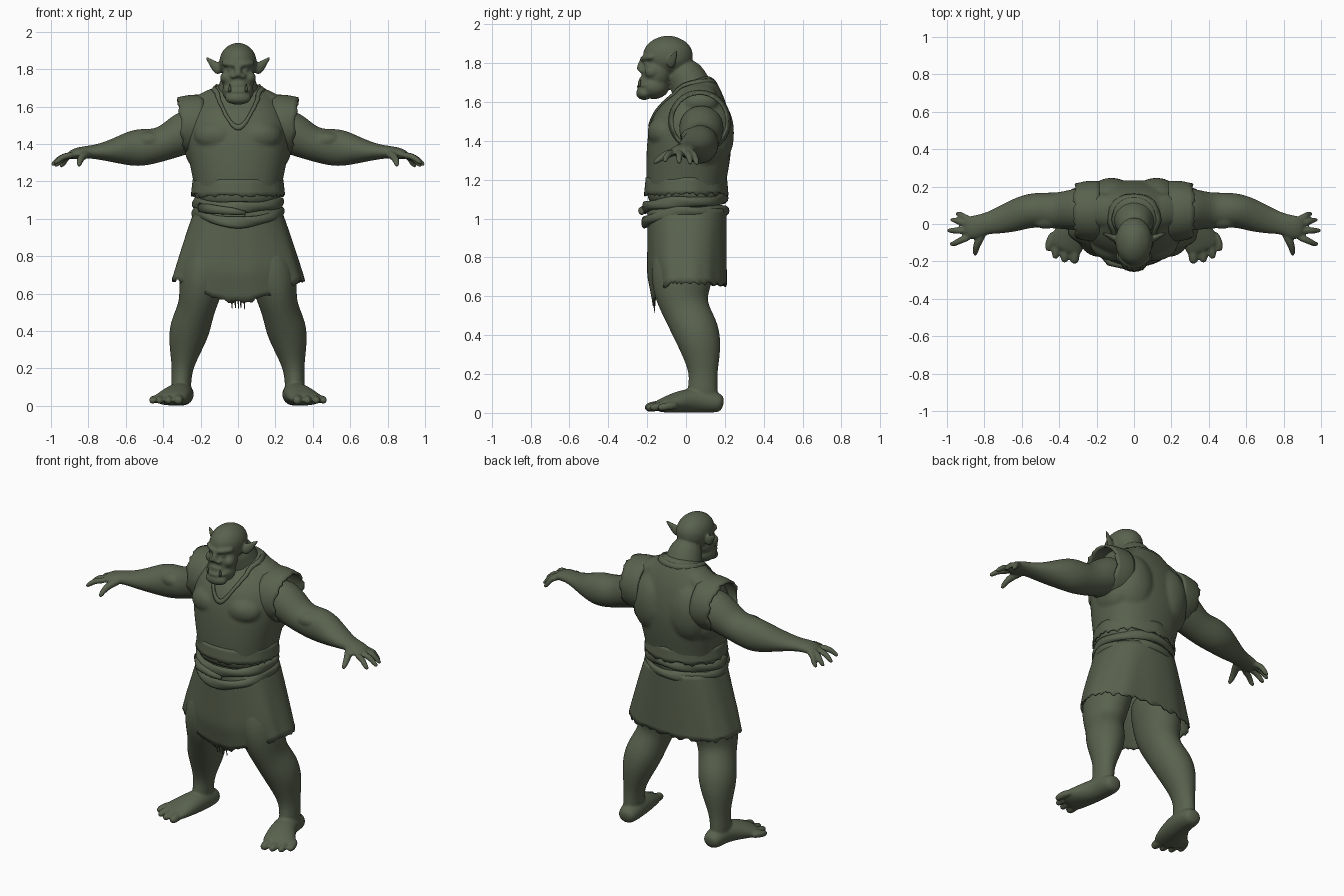
import bpy, bmesh, math, random
from mathutils import Vector, Matrix

random.seed(4)
if "Cube" in bpy.data.objects:
    bpy.data.objects.remove(bpy.data.objects["Cube"])

green = bpy.data.materials.new("olive_green")
green.use_nodes = True
green.diffuse_color = (0.1, 0.12, 0.075, 1)
green.node_tree.nodes["Principled BSDF"].inputs["Base Color"].default_value = green.diffuse_color
X, Y, Z = Vector((1, 0, 0)), Vector((0, 1, 0)), Vector((0, 0, 1))


def tube(bm, pts, up, n=16, power=2.0):
    """Loft of oval sections (x, y, z, half width, half depth) along a path."""
    rings = []
    for i, (x, y, z, ra, rb) in enumerate(pts):
        a, b = pts[max(i - 1, 0)], pts[min(i + 1, len(pts) - 1)]
        t = (Vector(b[:3]) - Vector(a[:3])).normalized()
        side = t.cross(up).normalized()
        nrm = side.cross(t)
        ring = []
        for k in range(n):
            c, s = math.cos(math.tau * k / n), math.sin(math.tau * k / n)
            c = math.copysign(abs(c) ** (2 / power), c)
            s = math.copysign(abs(s) ** (2 / power), s)
            ring.append(bm.verts.new(Vector((x, y, z)) + side * ra * c + nrm * rb * s))
        rings.append(ring)
    for r, q in zip(rings, rings[1:]):
        for k in range(n):
            bm.faces.new((r[k], r[(k + 1) % n], q[(k + 1) % n], q[k]))
    bm.faces.new(rings[0])
    bm.faces.new(rings[-1])


def ball(bm, centre, radii):
    m = Matrix.Translation(centre) @ Matrix.Diagonal((*radii, 1))
    bmesh.ops.create_icosphere(bm, subdivisions=2, radius=1, matrix=m)


def finish(name, bm, mirror=False):
    bmesh.ops.recalc_face_normals(bm, faces=bm.faces)
    me = bpy.data.meshes.new(name)
    bm.to_mesh(me)
    bm.free()
    me.materials.append(green)
    me.shade_smooth()
    ob = bpy.data.objects.new(name, me)
    bpy.context.collection.objects.link(ob)
    if mirror:
        ob.modifiers.new("mirror", "MIRROR").use_clip = False
        ob.modifiers["mirror"].use_mirror_merge = False
    return ob


def sculpt(ob, voxel, smooth):
    """Melt overlapping volumes into one smooth skin."""
    ob.modifiers.new("round", "SUBSURF").levels = 2
    ob.modifiers["round"].render_levels = 2
    rm = ob.modifiers.new("melt", "REMESH")
    rm.mode, rm.voxel_size, rm.use_smooth_shade = "VOXEL", voxel, True
    sm = ob.modifiers.new("soften", "SMOOTH")
    sm.factor, sm.iterations = 0.5, smooth


def sheet(name, f, nu, nv, thick=0.0, closed=False, mirror=False):
    """Cloth from f(angle, v): a loop in u, open or closed in v."""
    bm = bmesh.new()
    g = [[bm.verts.new(f(math.tau * i / nu, j / (nv if closed else nv - 1)))
          for i in range(nu)] for j in range(nv)]
    for j in range(nv if closed else nv - 1):
        for i in range(nu):
            p, q = g[j], g[(j + 1) % nv]
            bm.faces.new((p[i], p[(i + 1) % nu], q[(i + 1) % nu], q[i]))
    ob = finish(name, bm, mirror)
    if thick:
        so = ob.modifiers.new("thickness", "SOLIDIFY")
        so.thickness, so.offset = thick, 0
    return ob


# --- Body: head, arms, legs as one sculpted skin ---
b = bmesh.new()
# skull, jaw and face
ball(b, (0, -.093, 1.837), (.107, .138, .111))
ball(b, (0, -.15, 1.75), (.094, .085, .1))
ball(b, (0, -.165, 1.68), (.09, .085, .07))
ball(b, (0, -.215, 1.645), (.075, .045, .038))
ball(b, (0, -.215, 1.715), (.05, .028, .02))
ball(b, (.065, -.175, 1.755), (.032, .04, .035))
tube(b, [(-.01, -.226, 1.818, .018, .016), (.045, -.216, 1.828, .02, .018),
         (.09, -.165, 1.832, .016, .016)], Z, 8)
tube(b, [(0, -.215, 1.825, .016, .02), (0, -.238, 1.775, .022, .022),
         (0, -.236, 1.755, .025, .016)], Y, 8)
ball(b, (.025, -.226, 1.762), (.018, .022, .014))
tube(b, [(-.01, -.247, 1.68, .012, .012), (.04, -.238, 1.682, .012, .012),
         (.075, -.2, 1.69, .009, .009)], Z, 8)
ball(b, (.04, -.205, 1.797), (.018, .013, .012))
# neck
tube(b, [(0, .05, 1.58, .17, .12), (0, .025, 1.7, .1, .105), (0, -.04, 1.8, .09, .085)], Y)
# ear
tube(b, [(.085, -.085, 1.79, .025, .035), (.115, -.072, 1.808, .019, .036),
         (.145, -.058, 1.838, .012, .02), (.174, -.045, 1.868, .005, .005)], Z, 8)
# arm
tube(b, [(.18, .08, 1.5, .12, .12), (.3, .08, 1.455, .118, .118), (.4, .07, 1.395, .097, .088),
         (.5, .075, 1.383, .097, .103), (.57, .07, 1.376, .093, .098),
         (.65, .04, 1.365, .086, .07), (.74, .012, 1.358, .068, .043),
         (.8, 0, 1.357, .056, .034), (.86, -.02, 1.352, .066, .031),
         (.91, -.025, 1.335, .058, .023)], Z)
ball(b, (.47, .03, 1.42), (.09, .06, .05))
# fingers and thumb
for y0, x1, y1, z1 in ((-.068, .987, -.108, 1.29), (-.035, 1.0, -.035, 1.283),
                       (-.002, .982, .022, 1.278), (.022, .955, .055, 1.275)):
    tube(b, [(.87, y0, 1.342, .02, .02), ((.88 + x1) / 2, (y0 + y1) / 2, 1.335, .02, .019),
             (x1 - .025, y1, z1 + .02, .017, .016), (x1, y1, z1, .011, .011)], Z, 8)
tube(b, [(.8, -.03, 1.35, .03, .025), (.835, -.095, 1.335, .024, .024),
         (.848, -.14, 1.305, .019, .018), (.85, -.17, 1.28, .012, .012)], Z, 8)
# leg
tube(b, [(.13, 0, .9, .12, .16), (.19, -.02, .72, .13, .168), (.2, -.025, .61, .118, .145),
         (.222, 0, .52, .098, .118), (.257, .055, .42, .114, .124), (.28, .08, .32, .094, .106),
         (.298, .09, .2, .055, .07), (.304, .085, .12, .055, .08), (.304, .085, .04, .05, .08)], Y)
ball(b, (.215, -.075, .575), (.065, .065, .07))
# foot and toes
tube(b, [(.295, .195, .045, .045, .04), (.297, .15, .055, .062, .056), (.3, .07, .066, .066, .066),
         (.322, -.02, .06, .08, .062), (.36, -.1, .042, .1, .042), (.38, -.15, .03, .09, .028)], Z)
for x0, x1, y1, r in ((.315, .318, -.195, .03), (.36, .372, -.19, .025),
                      (.4, .42, -.17, .024), (.425, .458, -.13, .023)):
    tube(b, [(x0, y1 + .09, .04, r, r), (x1, y1 + .03, .034, r, r),
             (x1, y1 - .02, .024, r * .85, r * .8)], Z, 8)
sculpt(finish("body", b, True), .007, 4)

# --- Tusks ---
b = bmesh.new()
tube(b, [(.042, -.236, 1.68, .008, .008), (.044, -.241, 1.7, .007, .007),
         (.046, -.237, 1.72, .001, .001)], Y, 8)
finish("tusks", b, True)

# --- Vest over a heavy chest and back ---
b = bmesh.new()
tube(b, [(0, 0, 1.05, .225, .195), (0, 0, 1.13, .232, .2), (0, 0, 1.2, .24, .208),
         (0, .01, 1.3, .262, .217), (0, .018, 1.4, .28, .22), (0, .03, 1.5, .275, .21),
         (0, .06, 1.6, .24, .16), (0, .055, 1.67, .17, .115), (0, .04, 1.73, .1, .09)],
     Y, 24, 2.3)
ball(b, (.11, -.1, 1.445), (.135, .105, .095))
ball(b, (.12, .12, 1.44), (.15, .137, .21))
ball(b, (.2, .06, 1.38), (.092, .14, .13))
tube(b, [(.03, .06, 1.68, .08, .05), (.14, .07, 1.645, .09, .055), (.26, .08, 1.56, .1, .07)], Z)
vest = finish("vest", b, True)
sculpt(vest, .01, 4)


def sleeve(a, v):
    edge = (v > .9) * random.uniform(-.012, .008)
    x = .185 + v * .135 - .03 * v * (1 - math.sin(a)) / 2 + edge
    bulge = .006 * math.sin(v * math.pi) - .012 * v
    return (x, .07 + (.153 + bulge) * math.cos(a), 1.5 + (.155 + bulge) * math.sin(a))


sheet("vest_shoulders", sleeve, 48, 7, .014, mirror=True)


def vest_hem(a, v):
    torn = (v > .9) * random.uniform(-.012, .012)
    r = 1 + .04 * v + .008 * math.sin(a * 9)
    return (.238 * r * math.cos(a), .205 * r * math.sin(a), 1.21 - .085 * v + torn)


sheet("vest_hem", vest_hem, 72, 5, .008)


def neckline(a, v):
    s = max(0, -math.sin(a))
    r = 1 + .1 * v + random.uniform(0, .06) * (v > .9)
    return (.125 * r * math.cos(a), (.2 if s else .13) * r * math.sin(a) + .01,
            1.715 - .21 * s ** 3 - .025 * v)


collar = sheet("vest_neckline", neckline, 64, 3)
wrap = collar.modifiers.new("cling", "SHRINKWRAP")
wrap.target, wrap.offset = vest, .004
thick = collar.modifiers.new("thickness", "SOLIDIFY")
thick.thickness, thick.offset = .01, 0

# --- Rolled cloth belts ---
def belt(name, side_z, sag, back, rx, ry):
    def f(a, w):
        w *= math.tau
        front = max(0, -math.sin(a)) ** 2
        rear = max(0, math.sin(a)) ** 2
        twist = .004 * math.sin(5 * a + 2 * w)
        out = (.018 + twist) * math.cos(w)
        return ((rx + out) * math.cos(a), (ry + out) * math.sin(a) - .006,
                side_z - sag * front + back * rear + (.028 + twist) * math.sin(w))
    return sheet(name, f, 72, 12, closed=True)


belt("upper_belt", 1.085, .025, .02, .228, .203)
belt("lower_belt", 1.035, .055, .005, .23, .208)
b = bmesh.new()
tube(b, [(-.2, -.12, 1.06, .02, .03), (-.13, -.205, 1.05, .02, .025),
         (-.03, -.23, 1.04, .016, .02), (.04, -.225, 1.03, .01, .012)], Z, 10)
finish("belt_tuck", b)

# --- Skirt with folds and a ragged hem ---
def skirt(a, v):
    c, s = math.cos(a), math.sin(a)
    front = max(0, -s)
    hem = .675 - .115 * front ** 3 - .015 * max(0, s)
    z = 1.05 + (hem - 1.05) * v + (v > .99) * random.uniform(-.014, .01)
    w = .225 + .125 * v ** .9
    fold = 1 + v * (.012 * math.sin(8 * a) + .008 * math.sin(13 * a + 1))
    px = math.copysign(abs(c) ** .87, c)
    py = math.copysign(abs(s) ** .8, s)
    return (w * fold * px, .2 * fold * py + .005 + .03 * front * max(0, v - .7) / .3, z)


sheet("skirt", skirt, 112, 16, .008)

# --- Loose threads at the front of the hem ---
b = bmesh.new()
for x in (-.033, -.015, .002, .014, .034):
    drop = random.uniform(.505, .53)
    tube(b, [(x, -.167, .59, .005, .004), (x, -.164, .55, .004, .004),
             (x + .002, -.16, drop, .002, .002)], Y, 6)
finish("hem_threads", b)
